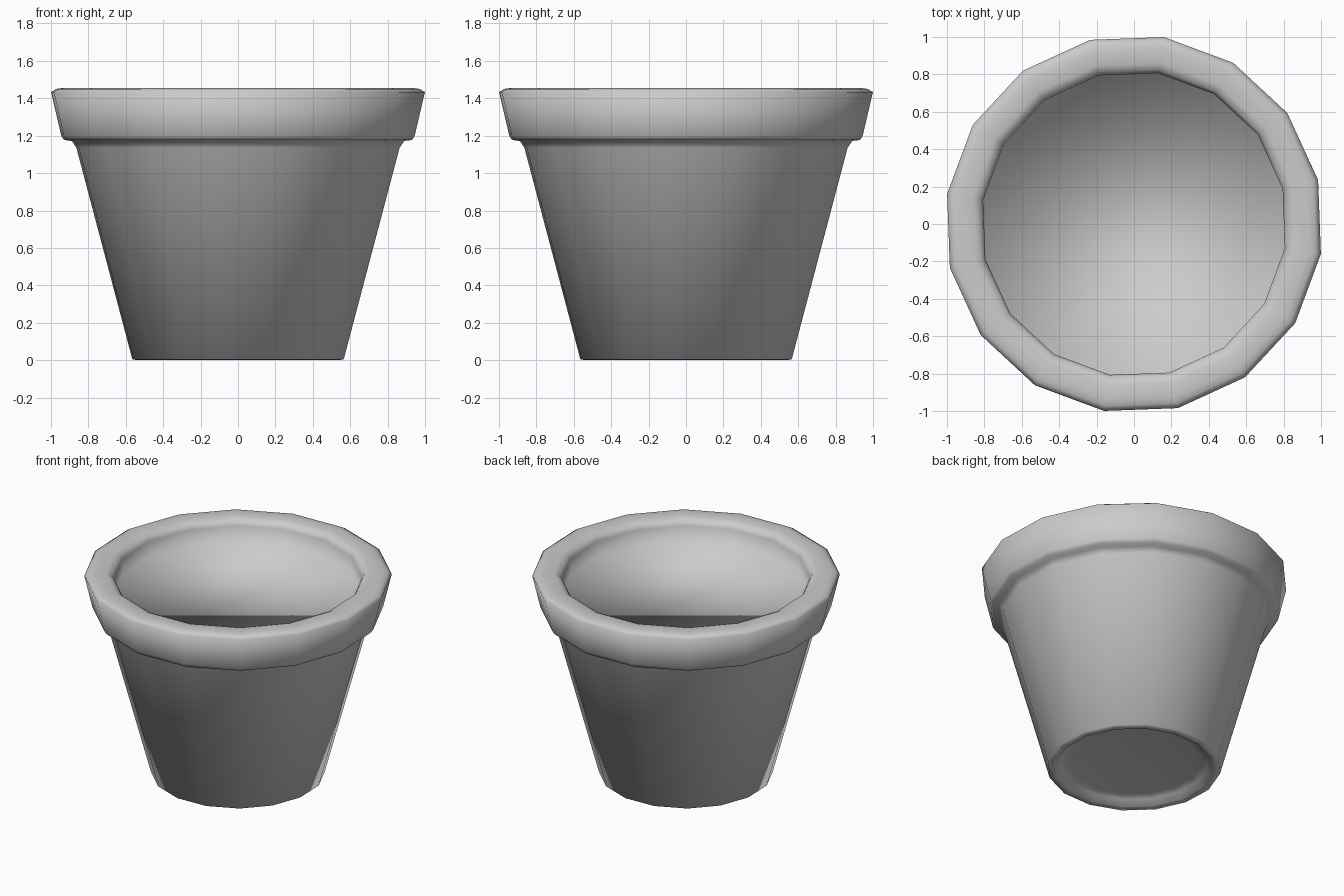
import bpy
import math

cube = bpy.data.objects.get("Cube")
if cube:
    bpy.data.objects.remove(cube, do_unlink=True)

SIDES = 16
TURN = math.radians(13.4)

# One flat colour for the whole pot
clay = bpy.data.materials.new("plain grey")
clay.use_nodes = True
grey = (0.6, 0.6, 0.6, 1)
clay.diffuse_color = grey
clay.node_tree.nodes["Principled BSDF"].inputs["Base Color"].default_value = grey


def lathe(name, profile, material):
    """Spin a (radius, height) profile and cap both ends with one face."""
    verts = [(r * math.cos(TURN + math.tau * i / SIDES),
              r * math.sin(TURN + math.tau * i / SIDES), z)
             for r, z in profile for i in range(SIDES)]
    faces = []
    for ring in range(len(profile) - 1):
        a, b = ring * SIDES, (ring + 1) * SIDES
        for i in range(SIDES):
            j = (i + 1) % SIDES
            faces.append((a + i, a + j, b + j, b + i))
    last = (len(profile) - 1) * SIDES
    faces.append(tuple(reversed(range(SIDES))))
    faces.append(tuple(range(last, last + SIDES)))
    mesh = bpy.data.meshes.new(name)
    mesh.from_pydata(verts, [], faces)
    mesh.materials.append(material)
    mesh.polygons.foreach_set("use_smooth", [True] * len(faces))
    mesh.update()
    obj = bpy.data.objects.new(name, mesh)
    bpy.context.scene.collection.objects.link(obj)
    return obj


# Shallow dished underside and foot, tapered wall, thick rim, then the sunken fill
foot = [(0.43, 0.05), (0.49, 0.04), (0.52, 0.0), (0.572, 0.003)]
wall = [(0.875, 1.135), (0.9, 1.172)]
rim = [(0.942, 1.177), (0.957, 1.2), (1.012, 1.433), (0.985, 1.45),
       (0.95, 1.455), (0.87, 1.455), (0.835, 1.44)]
fill = [(0.817, 1.41), (0.815, 1.3)]
lathe("flower_pot", foot + wall + rim + fill, clay)
